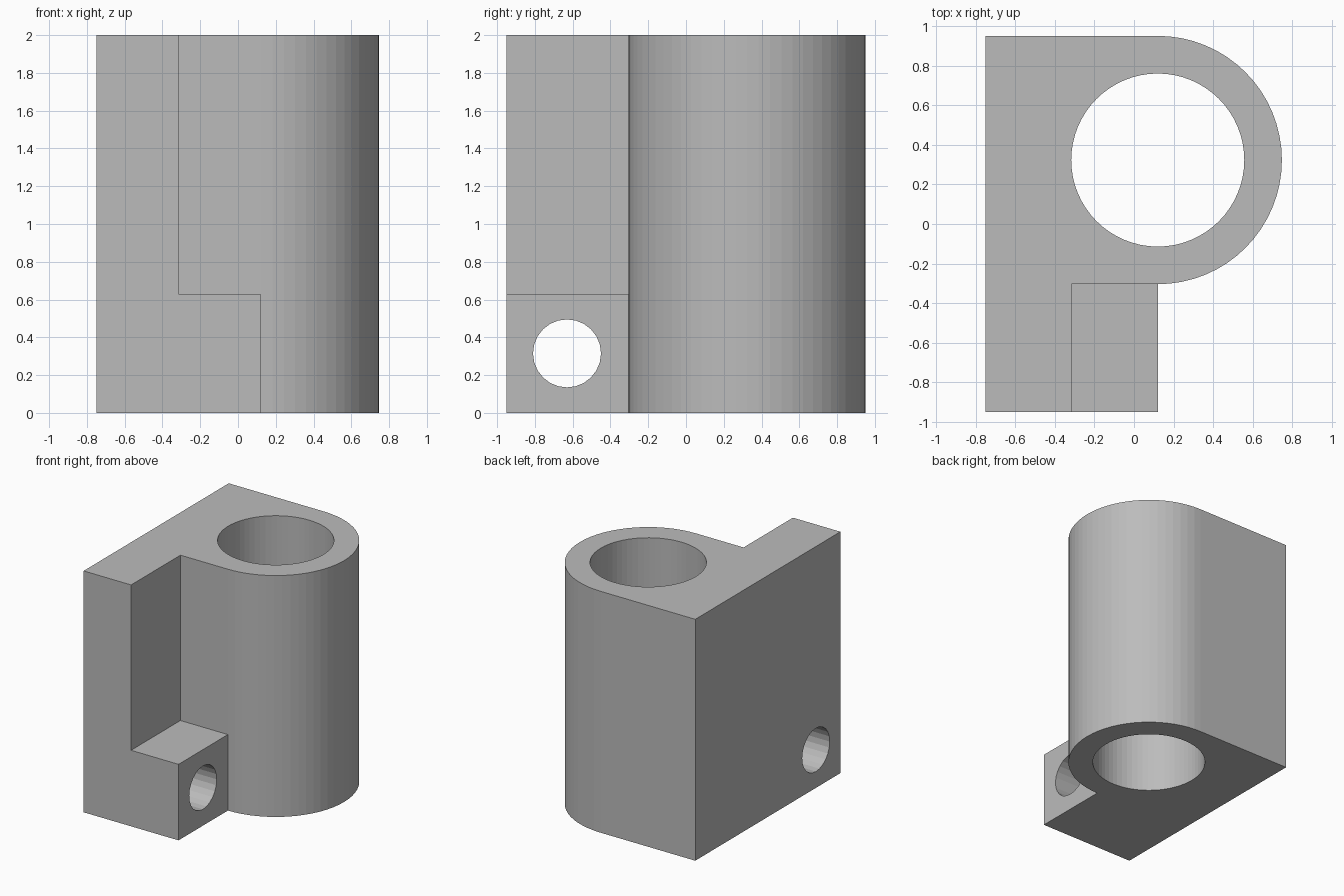
import bpy, bmesh, math
from mathutils import Vector, Matrix

if "Cube" in bpy.data.objects:
    bpy.data.objects.remove(bpy.data.objects["Cube"], do_unlink=True)

LEFT, FRONT, HEIGHT = -0.75, -0.95, 2.0
CX, CY, OUTER, BORE = 0.12, 0.323, 0.627, 0.437
STEP_X, LUG_TOP = -0.315, 0.63

grey = bpy.data.materials.new("plain grey")
grey.use_nodes = True
colour = (0.5, 0.5, 0.5, 1)
grey.diffuse_color = colour
grey.node_tree.nodes["Principled BSDF"].inputs["Base Color"].default_value = colour


def make_object(name, bm):
    bmesh.ops.recalc_face_normals(bm, faces=bm.faces)
    mesh = bpy.data.meshes.new(name)
    bm.to_mesh(mesh)
    bm.free()
    mesh.materials.append(grey)
    obj = bpy.data.objects.new(name, mesh)
    bpy.context.collection.objects.link(obj)
    return obj


def extrude(name, outline, height):
    bm = bmesh.new()
    face = bm.faces.new([bm.verts.new((x, y, 0)) for x, y in outline])
    top = bmesh.ops.extrude_face_region(bm, geom=[face])["geom"]
    bmesh.ops.translate(bm, vec=(0, 0, height),
                        verts=[v for v in top if isinstance(v, bmesh.types.BMVert)])
    return make_object(name, bm)


def box(name, low, high):
    low, high = Vector(low), Vector(high)
    bm = bmesh.new()
    bmesh.ops.create_cube(bm, size=1, matrix=Matrix.Translation((low + high) / 2)
                          @ Matrix.Diagonal((*(high - low), 1)))
    return make_object(name, bm)


def rod(name, centre, radius, sides, turn=0):
    bm = bmesh.new()
    bmesh.ops.create_cone(bm, cap_ends=True, segments=sides, radius1=radius,
                          radius2=radius, depth=4, matrix=Matrix.Translation(centre)
                          @ Matrix.Rotation(turn, 4, "Y"))
    return make_object(name, bm)


# Footprint: square mounting slab with a half-round sleeve on its side
arc_steps = 32
arc = [(CX + OUTER * math.sin(a), CY - OUTER * math.cos(a))
       for a in (math.pi * i / arc_steps for i in range(arc_steps + 1))]
outline = [(LEFT, FRONT), (CX, FRONT)] + arc + [(LEFT, CY + OUTER)]
bracket = extrude("sleeve_bracket", outline, HEIGHT)

# Cutters: recess above the lug, sleeve bore and cross hole
cutters = [
    box("recess_cutter", (STEP_X, FRONT - 1, LUG_TOP), (1, CY - OUTER, HEIGHT + 1)),
    rod("bore_cutter", (CX, CY, 1), BORE, 64),
    rod("cross_hole_cutter", (0, -0.63, 0.315), 0.18, 24, math.pi / 2),
]
for cutter in cutters:
    cutter.hide_render = True
    mod = bracket.modifiers.new(cutter.name, "BOOLEAN")
    mod.operation = "DIFFERENCE"
    mod.solver = "EXACT"
    mod.object = cutter

# Bake the cuts and discard the cutters
bpy.context.view_layer.update()
evaluated = bracket.evaluated_get(bpy.context.evaluated_depsgraph_get())
mesh = bpy.data.meshes.new_from_object(evaluated)
bracket.modifiers.clear()
bracket.data = mesh
for cutter in cutters:
    bpy.data.objects.remove(cutter, do_unlink=True)
